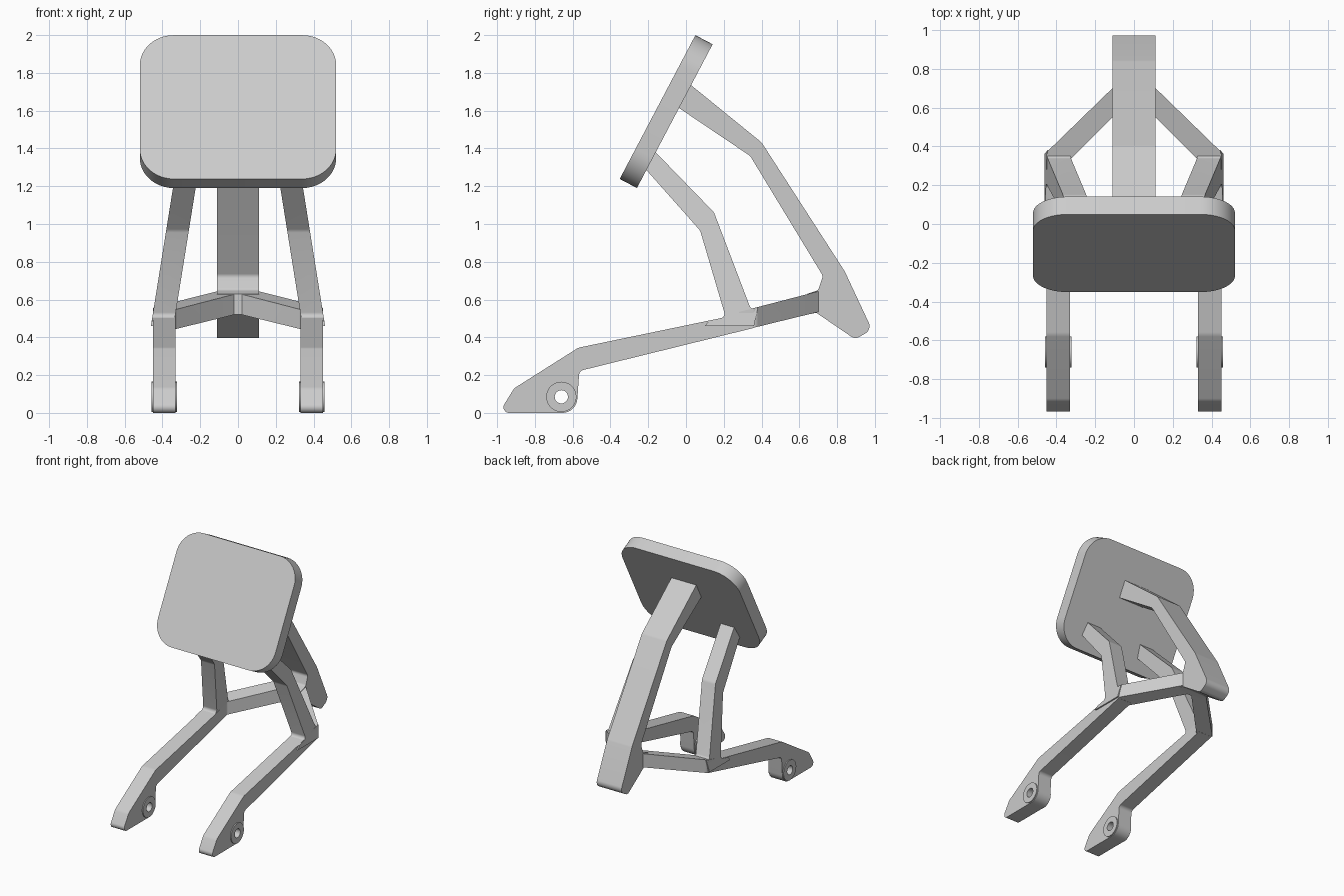
import bpy, bmesh, math
from mathutils import Vector

cube = bpy.data.objects.get("Cube")
if cube:
    bpy.data.objects.remove(cube)

GREY = (0.6, 0.6, 0.6, 1)
grey = bpy.data.materials.new("light grey")
grey.use_nodes = True
grey.diffuse_color = GREY
grey.node_tree.nodes["Principled BSDF"].inputs["Base Color"].default_value = GREY


def rounded(corners, steps=8):
    """Outline from (a, b, radius) corners, each rounded by an arc."""
    out = []
    for i, (a, b, r) in enumerate(corners):
        p = Vector((a, b, 0))
        if r == 0:
            out.append(p)
            continue
        u = (Vector((*corners[i - 1][:2], 0)) - p).normalized()
        v = (Vector((*corners[(i + 1) % len(corners)][:2], 0)) - p).normalized()
        half = u.angle(v) / 2
        centre = p + (u + v).normalized() * r / math.sin(half)
        start = (p + u * r / math.tan(half) - centre).normalized()
        end = (p + v * r / math.tan(half) - centre).normalized()
        out += [centre + start.slerp(end, k / steps).normalized() * r
                for k in range(steps + 1)]
    return out


def circle(a, b, r, n=32):
    return [Vector((a + r * math.cos(k * math.tau / n),
                    b + r * math.sin(k * math.tau / n), 0)) for k in range(n)]


def prism(name, outlines, depth, place, mirror=False):
    """Extrude outlines (later ones are holes), then place every point."""
    curve = bpy.data.curves.new(name, "CURVE")
    curve.dimensions = "2D"
    curve.fill_mode = "BOTH"
    curve.extrude = depth / 2
    for pts in outlines:
        spline = curve.splines.new("POLY")
        spline.points.add(len(pts) - 1)
        for sp, p in zip(spline.points, pts):
            sp.co = (p.x, p.y, 0, 1)
        spline.use_cyclic_u = True
    temp = bpy.data.objects.new(name + "_outline", curve)
    bpy.context.collection.objects.link(temp)
    deps = bpy.context.evaluated_depsgraph_get()
    mesh = bpy.data.meshes.new_from_object(temp.evaluated_get(deps))
    bpy.data.objects.remove(temp)
    bpy.data.curves.remove(curve)

    bm = bmesh.new()
    bm.from_mesh(mesh)
    bmesh.ops.remove_doubles(bm, verts=bm.verts, dist=1e-5)
    for v in bm.verts:
        v.co = place(*v.co)
    bmesh.ops.recalc_face_normals(bm, faces=bm.faces)
    bm.to_mesh(mesh)
    bm.free()
    mesh.materials.clear()
    mesh.materials.append(grey)
    mesh.shade_smooth()
    mesh.set_sharp_from_angle(angle=math.radians(30))
    obj = bpy.data.objects.new(name, mesh)
    bpy.context.collection.objects.link(obj)
    if mirror:
        obj.modifiers.new("Mirror", "MIRROR").use_mirror_merge = False
    return obj


SIDE_X = 0.39
HOLE = (-0.66, 0.085)


def side(a, b, c):
    return (SIDE_X + c, a, b)


def leaning(a, b, c):
    return (SIDE_X + c - 0.16 * (b - 0.53), a, b)


# Tilted plate with rounded corners
UP = Vector((0, 0.466, 0.885))
FRONT = Vector((0, -0.885, 0.466))
CENTRE = Vector((0, -0.105, 1.595))
w, h, r = 0.52, 0.43, 0.18
prism("plate", [rounded([(-w, -h, r), (w, -h, r), (w, h, r), (-w, h, r)], 12)], 0.103,
      lambda a, b, c: CENTRE + Vector((a, 0, 0)) + UP * b + FRONT * c)

# Lower legs with drilled feet
leg = [(-0.99, 0, 0.03), (-0.91, 0.13, 0.06), (-0.57, 0.345, 0.07), (0.2, 0.505, 0),
       (0.34, 0.54, 0), (0.36, 0.45, 0), (-0.565, 0.222, 0.03), (-0.58, 0, 0.08)]
prism("lower_legs", [rounded(leg), circle(*HOLE, 0.035)], 0.12, side, True)

# Raised rings around the foot holes
prism("foot_rings", [circle(*HOLE, 0.08), circle(*HOLE, 0.035)], 0.136, side, True)

# Front struts, leaning inward up to the plate
strut = [(0.1, 0.46, 0), (0.12, 0.486, 0), (0.21, 0.507, 0.025), (0.075, 0.965, 0.05),
         (-0.24, 1.32, 0), (-0.19, 1.41, 0), (0.148, 1.062, 0.05), (0.345, 0.545, 0.025),
         (0.38, 0.555, 0), (0.36, 0.46, 0)]
prism("front_struts", [rounded(strut)], 0.12, leaning, True)

# V-shaped brace joining the legs to the spine
half = [(0.33, 0.33, 0.02), (0.33, 0.28, 0), (0.45, 0.28, 0), (0.45, 0.37, 0.04), (0.09, 0.72, 0)]
brace = [(0, 0.66, 0)] + half + [(-x, y, q) for x, y, q in reversed(half)]
prism("rear_brace", [rounded(brace)], 0.1,
      lambda a, b, c: (a, b, 0.55 + 0.26 * (b - 0.34) if c > 0 else 0.4 + 0.244 * (b - 0.15)))

# Rear spine, bent from the plate down to the tail
spine = [(-0.02, 1.773, 0), (0.4, 1.432, 0.06), (0.84, 0.75, 0.1), (0.985, 0.44, 0.045),
         (0.895, 0.39, 0.04), (0.69, 0.53, 0.02), (0.64, 0.52, 0), (0.64, 0.63, 0),
         (0.70, 0.65, 0.025), (0.725, 0.725, 0.03), (0.34, 1.36, 0.05), (-0.08, 1.643, 0)]
prism("rear_spine", [rounded(spine)], 0.22, lambda a, b, c: (c, a, b))
